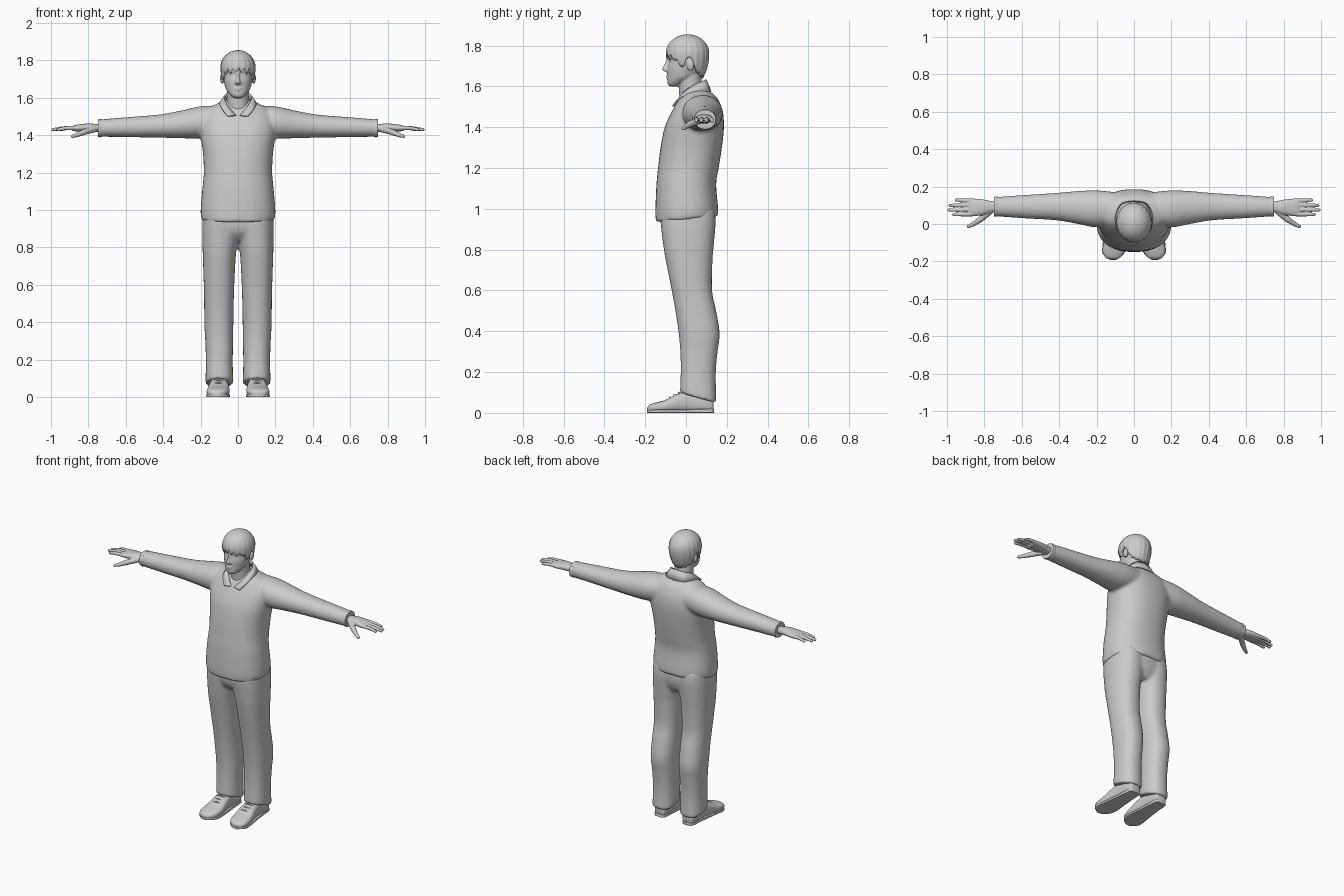
import bpy, bmesh, math
from mathutils import Vector, Matrix


def spline(pts, k=4):
    """Catmull-Rom interpolation of equal-length tuples."""
    out = []
    for i in range(len(pts) - 1):
        p0, p1, p2, p3 = pts[max(i - 1, 0)], pts[i], pts[i + 1], pts[min(i + 2, len(pts) - 1)]
        for j in range(k):
            t = j / k
            out.append(tuple(b + 0.5 * t * (c - a + t * (2 * a - 5 * b + 4 * c - d + t * (3 * (b - c) + d - a)))
                             for a, b, c, d in zip(p0, p1, p2, p3)))
    return out + [tuple(pts[-1])]


def loft(bm, axis, rings, s=1, p=2.3, n=36, tilt=0.0):
    """Closed loft; each ring is (position, a0, a1, b0, b1) across the axis."""
    loops = []
    start = rings[0][0]
    for t, a0, a1, b0, b1 in spline(rings):
        loop = []
        for i in range(n):
            w = 2 * math.pi * i / n
            c, q = math.cos(w), math.sin(w)
            a = (a0 + a1) / 2 + (a1 - a0) / 2 * math.copysign(abs(c) ** (2 / p), c)
            b = (b0 + b1) / 2 + (b1 - b0) / 2 * math.copysign(abs(q) ** (2 / p), q)
            tt = t + tilt * b * max(0, 1 - (t - start) / 0.15)
            x, y, z = {'z': (a, b, tt), 'x': (tt, a, b), 'y': (a, tt, b)}[axis]
            loop.append(bm.verts.new((x * s, y, z)))
        loops.append(loop)
    for l0, l1 in zip(loops, loops[1:]):
        for i in range(n):
            j = (i + 1) % n
            bm.faces.new((l0[i], l0[j], l1[j], l1[i]))
    bm.faces.new(loops[0])
    bm.faces.new(loops[-1])


def ball(bm, loc, size):
    m = Matrix.Translation(loc) @ Matrix.Diagonal((*size, 1))
    bmesh.ops.create_uvsphere(bm, u_segments=20, v_segments=12, radius=1, matrix=m)


def limb(bm, pts, s=1):
    """Chain of tapered round segments; points are (x, y, z, radius)."""
    pts = [(Vector((x * s, y, z)), r) for x, y, z, r in pts]
    for v, r in pts:
        ball(bm, v, (r, r, r))
    for (v, r), (w, q) in zip(pts, pts[1:]):
        d = w - v
        m = Matrix.Translation((v + w) / 2) @ d.to_track_quat('Z', 'Y').to_matrix().to_4x4()
        bmesh.ops.create_cone(bm, cap_ends=True, segments=20, radius1=r, radius2=q, depth=d.length, matrix=m)


def finish(name, bm, voxel=0, smooth=0, solid=0):
    bmesh.ops.recalc_face_normals(bm, faces=bm.faces[:])
    me = bpy.data.meshes.new(name)
    bm.to_mesh(me)
    bm.free()
    for f in me.polygons:
        f.use_smooth = True
    ob = bpy.data.objects.new(name, me)
    bpy.context.collection.objects.link(ob)
    if voxel:
        m = ob.modifiers.new("union", 'REMESH')
        m.mode, m.voxel_size, m.use_smooth_shade = 'VOXEL', voxel, True
        m = ob.modifiers.new("soften", 'SMOOTH')
        m.factor, m.iterations = 0.5, smooth
    else:
        me.set_sharp_from_angle(angle=math.radians(50))
    if solid:
        m = ob.modifiers.new("thickness", 'SOLIDIFY')
        m.thickness, m.offset = solid, -1
    return ob


# Sweater: torso and both sleeves fused
bm = bmesh.new()
loft(bm, 'z', [(.948, -.196, .196, -.148, .158), (1.0, -.2, .2, -.15, .157), (1.12, -.19, .19, -.145, .148),
               (1.2, -.183, .183, -.137, .16), (1.3, -.187, .187, -.125, .176), (1.4, -.2, .2, -.104, .186),
               (1.48, -.2, .2, -.068, .18), (1.54, -.165, .165, -.033, .155), (1.565, -.12, .12, -.015, .13),
               (1.59, -.07, .07, .0, .1)], tilt=.09)
for s in (1, -1):
    loft(bm, 'x', [(.1, .0, .17, 1.4, 1.557), (.2, -.018, .18, 1.383, 1.555), (.3, .0, .176, 1.384, 1.533),
                   (.42, .02, .166, 1.387, 1.511), (.6, .031, .154, 1.39, 1.496), (.745, .042, .144, 1.392, 1.484)],
         s, p=2.1)
finish("sweater", bm, .01, 4)

# Sleeve cuffs
bm = bmesh.new()
for s in (1, -1):
    loft(bm, 'x', [(.728, .041, .145, 1.391, 1.485), (.738, .039, .147, 1.389, 1.487),
                   (.748, .041, .145, 1.391, 1.485)], s, p=2.1)
finish("sleeve_cuffs", bm)

# Folded shirt collar, mirrored halves
fold = [(0, .1, 1.635), (.05, .085, 1.628), (.075, .04, 1.608), (.06, -.015, 1.57), (.01, -.058, 1.507)]
edge = [(0, .125, 1.575), (.068, .11, 1.577), (.1, .045, 1.575), (.09, -.03, 1.548), (.055, -.068, 1.505)]
bm = bmesh.new()
for s in (1, -1):
    rows = [[bm.verts.new((x * s, y, z)) for x, y, z in spline(r, 6)] for r in (fold, edge)]
    for i in range(len(rows[0]) - 1):
        bm.faces.new((rows[0][i], rows[0][i + 1], rows[1][i + 1], rows[1][i]))
bmesh.ops.remove_doubles(bm, verts=bm.verts[:], dist=.0005)
finish("collar", bm, solid=.008)

# Trousers: hips and both legs fused
bm = bmesh.new()
loft(bm, 'z', [(.835, -.09, .09, -.07, .11), (.88, -.17, .17, -.112, .135), (.94, -.188, .188, -.125, .145),
               (1.0, -.185, .185, -.12, .14)])
for s in (1, -1):
    loft(bm, 'z', [(.09, .026, .174, -.03, .15), (.2, .028, .172, -.026, .146), (.3, .026, .175, -.028, .155),
                   (.39, .025, .18, -.036, .165), (.5, .023, .181, -.052, .148), (.6, .02, .183, -.07, .128),
                   (.75, .012, .188, -.1, .13), (.82, .002, .19, -.111, .136), (.93, -.01, .19, -.124, .145),
                   (1.0, -.01, .185, -.12, .14)], s, tilt=-.28)
finish("trousers", bm, .01, 4)

# Shoes, soles and laces
for s, side in ((1, "left"), (-1, "right")):
    bm = bmesh.new()
    loft(bm, 'y', [(.135, .075, .125, .01, .06), (.125, .064, .138, .002, .08), (.08, .058, .145, .002, .1),
                   (.02, .056, .147, .002, .11), (-.04, .05, .155, .002, .095), (-.1, .045, .165, .002, .064),
                   (-.15, .053, .167, .002, .05), (-.178, .073, .153, .004, .04), (-.19, .095, .13, .01, .026)],
         s, p=2.6)
    finish(side + "_shoe", bm)
    bm = bmesh.new()
    loft(bm, 'y', [(.138, .08, .12, 0, .018), (.125, .063, .139, 0, .02), (.05, .057, .146, 0, .018),
                   (-.04, .049, .157, 0, .016), (-.11, .043, .168, 0, .016), (-.16, .055, .167, 0, .016),
                   (-.192, .095, .13, 0, .014)], s, p=8)
    finish(side + "_sole", bm)
    bm = bmesh.new()
    for i in range(3):
        y, z = -.032 - .022 * i, .1 - .0115 * i
        limb(bm, [(.078, y, z - .006, .004), (.103, y - .004, z, .004), (.128, y, z - .006, .004)], s)
    finish(side + "_laces", bm)

# Hands: palm, four fingers and thumb
for s, side in ((1, "left"), (-1, "right")):
    bm = bmesh.new()
    loft(bm, 'x', [(.7, .065, .12, 1.415, 1.458), (.76, .062, .122, 1.418, 1.46), (.8, .05, .13, 1.42, 1.463),
                   (.86, .041, .136, 1.42, 1.457), (.885, .046, .133, 1.424, 1.45)], s)
    for y0, y1, tip in ((.053, .05, .965), (.077, .075, .99), (.101, .1, .984), (.124, .128, .95)):
        limb(bm, [(.865, y0, 1.439, .012), ((.88 + tip) / 2, (y0 + y1) / 2, 1.438, .0105),
                  (tip, y1, 1.43, .008)], s)
    limb(bm, [(.77, .068, 1.433, .018), (.82, .025, 1.418, .016), (.86, -.001, 1.402, .012),
              (.885, -.014, 1.394, .009)], s)
    finish(side + "_hand", bm, .0032, 3)

# Head: skull, face, neck and ears fused
bm = bmesh.new()
loft(bm, 'z', [(1.6, -.022, .022, -.08, -.04), (1.612, -.038, .038, -.09, -.015), (1.63, -.054, .054, -.092, .025),
               (1.65, -.066, .066, -.091, .055), (1.69, -.076, .076, -.092, .08), (1.726, -.08, .08, -.085, .092),
               (1.752, -.084, .084, -.093, .1), (1.8, -.078, .078, -.08, .09), (1.83, -.052, .052, -.046, .062),
               (1.843, -.02, .02, -.012, .03)], p=2.1)
loft(bm, 'z', [(1.5, -.062, .062, -.03, .1), (1.57, -.058, .058, -.034, .085), (1.67, -.058, .058, -.04, .07)], p=2)
loft(bm, 'z', [(1.668, -.012, .012, -.096, -.07), (1.678, -.017, .017, -.112, -.07), (1.686, -.014, .014, -.117, -.07),
               (1.705, -.009, .009, -.107, -.07), (1.738, -.007, .007, -.093, -.07)], p=2)
for z, w, h in ((1.651, .022, .005), (1.643, .018, .0055)):
    ball(bm, (0, -.086, z), (w, .011, h))
for s in (1, -1):
    ball(bm, (s * .033, -.067, 1.727), (.015, .014, .008))
    ball(bm, (s * .034, -.074, 1.745), (.022, .011, .006))
    ball(bm, (s * .085, .022, 1.705), (.011, .018, .03))
finish("head", bm, .0045, 2)

# Hair: cap with a shaped hairline and ragged fringe
line = [(0, 1.75), (.8, 1.742), (1.1, 1.715), (1.3, 1.69), (1.42, 1.7), (1.5, 1.742), (1.8, 1.735),
        (2.0, 1.68), (2.4, 1.655), (3.2, 1.64)]


def hairline(a):
    jag = .012 * math.sin(a * 19 + 1) + .006 * math.sin(a * 31)
    a = abs(a)
    for (a0, z0), (a1, z1) in zip(line, line[1:]):
        if a <= a1:
            z = z0 + (z1 - z0) * (a - a0) / (a1 - a0)
            break
    return z + jag * (1 if a < 1.1 else .35)


bm = bmesh.new()
N, R = 128, 16
rows = []
for r in range(R + 1):
    row = []
    for i in range(N):
        a = -math.pi + 2 * math.pi * i / N
        z = 1.855 - (1.855 - hairline(a)) * (r / R) ** 1.8
        d = z - 1.76
        k = math.sqrt(max(0, 1 - (d / .095) ** 2)) if d > 0 else 1 - 20 * d * d
        k *= 1 + .012 * math.sin(a * 19 + 1) * r / R
        row.append(bm.verts.new((.094 * k * math.sin(a), .008 - .106 * k * math.cos(a), z)))
    rows.append(row)
for r0, r1 in zip(rows, rows[1:]):
    for i in range(N):
        j = (i + 1) % N
        bm.faces.new((r0[i], r0[j], r1[j], r1[i]))
bmesh.ops.remove_doubles(bm, verts=bm.verts[:], dist=.0001)
finish("hair", bm, solid=.012)
